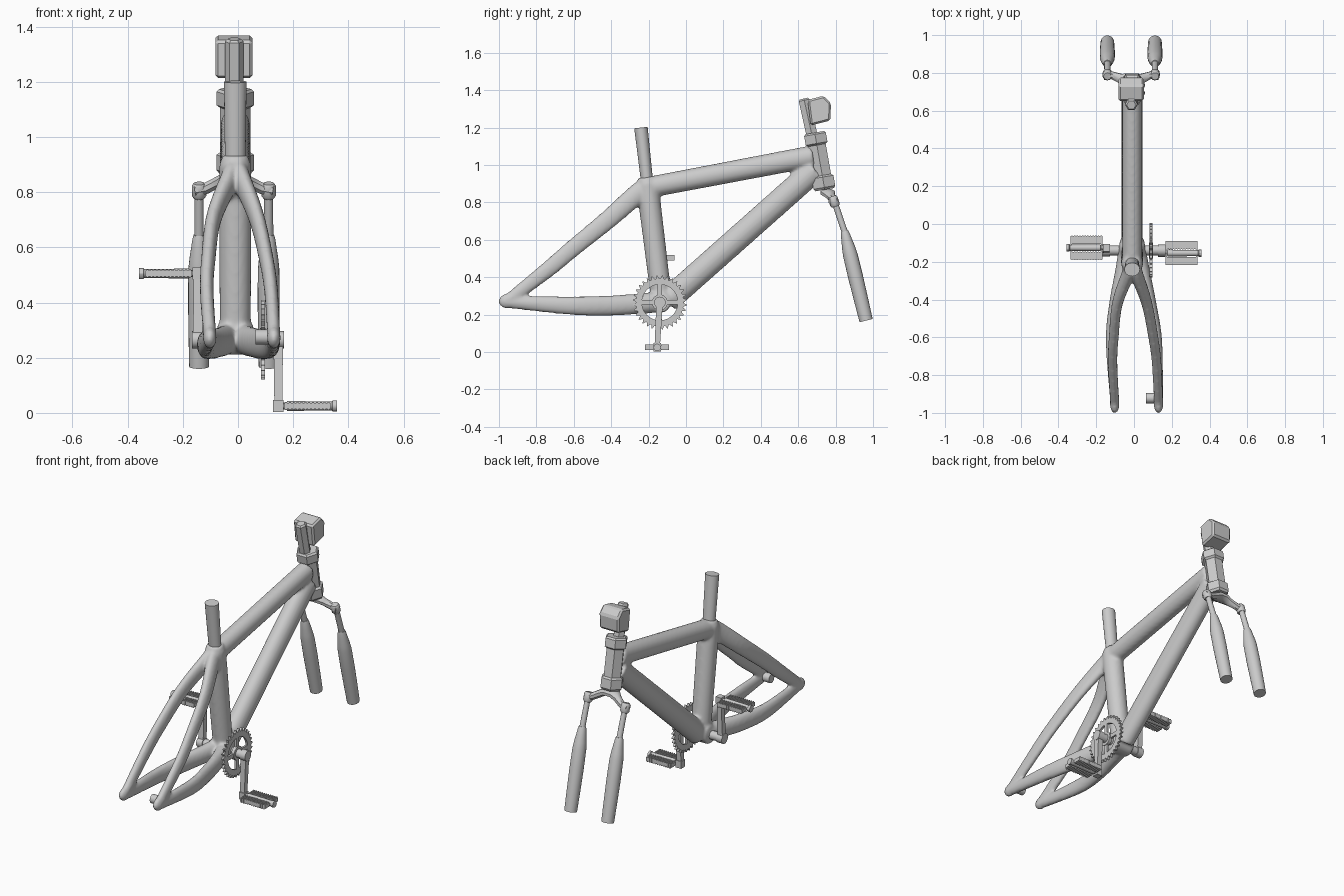
import bpy, bmesh, math
from mathutils import Vector, Matrix

if "Cube" in bpy.data.objects:
    bpy.data.objects.remove(bpy.data.objects["Cube"])

C = -0.01  # frame centre in x
X, Y = Vector((1, 0, 0)), Vector((0, 1, 0))


def finish(name, bm, angle=35):
    bmesh.ops.recalc_face_normals(bm, faces=bm.faces)
    me = bpy.data.meshes.new(name)
    bm.to_mesh(me)
    bm.free()
    ob = bpy.data.objects.new(name, me)
    bpy.context.collection.objects.link(ob)
    bpy.ops.object.select_all(action='DESELECT')
    ob.select_set(True)
    bpy.context.view_layer.objects.active = ob
    if angle:
        bpy.ops.object.shade_smooth_by_angle(angle=math.radians(angle))
    return ob


def spline(pts, steps=6):
    """Catmull-Rom through points of any dimension."""
    out = []
    for i in range(len(pts) - 1):
        p = [pts[max(0, min(len(pts) - 1, i + k))] for k in (-1, 0, 1, 2)]
        for s in range(steps):
            t = s / steps
            out.append([0.5 * (2 * b + (c - a) * t + (2 * a - 5 * b + 4 * c - d) * t * t
                               + (3 * b - a - 3 * c + d) * t ** 3) for a, b, c, d in zip(*p)])
    return out + [list(pts[-1])]


def sweep(bm, pts, n=24, ref=X, turn=0.0):
    """Capped tube; each point is x, y, z, radius along ref, other radius."""
    rings = []
    for i, p in enumerate(pts):
        a, b = pts[max(i - 1, 0)], pts[min(i + 1, len(pts) - 1)]
        t = (Vector(b[:3]) - Vector(a[:3])).normalized()
        u = (ref - t * ref.dot(t)).normalized()
        v = t.cross(u)
        ring = []
        for k in range(n):
            w = 2 * math.pi * k / n + turn
            ring.append(bm.verts.new(Vector(p[:3]) + u * p[3] * math.cos(w) + v * p[-1] * math.sin(w)))
        rings.append(ring)
    for r, q in zip(rings, rings[1:]):
        for k in range(n):
            bm.faces.new((r[k], r[(k + 1) % n], q[(k + 1) % n], q[k]))
    bm.faces.new(rings[0])
    bm.faces.new(rings[-1])


def along(a, b, prof):
    """Profile of (fraction, radius) laid along the line a-b."""
    a, b = Vector(a), Vector(b)
    return [(*a.lerp(b, t), r) for t, r in prof]


def box(bm, c, s):
    bmesh.ops.create_cube(bm, size=1, matrix=Matrix.Translation(c) @ Matrix.Diagonal((*s, 1)))


# Frame: overlapping tubes fused and blended by remesh and smoothing
bm = bmesh.new()
sweep(bm, [(C, -.127, .25, .056), (C, -.195, .8, .06), (C, -.208, .9, .058), (C, -.212, .935, .045)])
sweep(bm, [(C, -.2, .88, .053, .057), (C, .68, 1.047, .053, .059)])
sweep(bm, [(C, -.10, .274, .056, .067), (C, .69, .975, .056, .067)])
sweep(bm, [(-.075, -.137, .265, .055), (.055, -.137, .265, .055)], ref=Y)
seat_stays = [
    [(C, -.19, .885), (-.03, -.26, .845), (-.088, -.42, .705), (-.108, -.61, .55),
     (-.113, -.74, .44), (-.102, -.945, .28)],
    [(C, -.19, .885), (.012, -.26, .845), (.068, -.42, .705), (.104, -.61, .55),
     (.12, -.74, .44), (.13, -.945, .28)]]
chain_stays = [
    [(-.03, -.12, .27), (-.06, -.25, .258), (-.098, -.42, .248), (-.12, -.62, .248), (-.102, -.945, .268)],
    [(.01, -.12, .27), (.045, -.25, .258), (.085, -.42, .248), (.12, -.62, .248), (.13, -.945, .268)]]
for ss, cs in zip(seat_stays, chain_stays):
    rad = [(.04, .058), (.034, .056), (.028, .051), (.026, .047), (.025, .044), (.024, .034)]
    sweep(bm, spline([p + r for p, r in zip(ss, rad)]))
    rad = [(.05, .056), (.04, .055), (.033, .054), (.029, .049), (.024, .034)]
    sweep(bm, spline([p + r for p, r in zip(cs, rad)]))
    bmesh.ops.create_uvsphere(bm, u_segments=20, v_segments=12, radius=1,
                              matrix=Matrix.Translation((ss[-1][0], -.957, .272))
                              @ Matrix.Diagonal((.025, .046, .04, 1)))
frame = finish("frame", bm)
rm = frame.modifiers.new("fuse", 'REMESH')
rm.mode, rm.voxel_size, rm.use_smooth_shade = 'VOXEL', .009, True
sm = frame.modifiers.new("blend", 'SMOOTH')
sm.factor, sm.iterations = .5, 8

# Seat post
bm = bmesh.new()
sweep(bm, [(C, -.207, .9, .037, .032), (C, -.241, 1.2, .041, .036)])
finish("seat_post", bm)

# Head tube with hexagonal collars, and steerer above
bm = bmesh.new()
sweep(bm, along((C, .688, 1.173), (C, .742, .868),
                [(0, .058), (.03, .068), (.19, .068), (.22, .055), (.75, .055),
                 (.78, .068), (.96, .068), (1, .058)]), 6)
finish("head_tube", bm, 0)
bm = bmesh.new()
sweep(bm, along((C - .004, .63, 1.355), (C - .004, .68, 1.13), [(0, .025), (.04, .034), (1, .034)]), 6)
finish("steerer", bm, 0)

# Handlebar clamp block
bm = bmesh.new()
prof = [(.65, 1.348), (.735, 1.37), (.775, 1.33), (.772, 1.238), (.667, 1.211)]
face = bm.faces.new([bm.verts.new((-.082, y, z)) for y, z in prof])
ext = bmesh.ops.extrude_face_region(bm, geom=[face])
bmesh.ops.translate(bm, vec=(.134, 0, 0), verts=[v for v in ext['geom'] if isinstance(v, bmesh.types.BMVert)])
block = finish("clamp_block", bm, 0)
bv = block.modifiers.new("bevel", 'BEVEL')
bv.width, bv.segments = .01, 1

# Fork crown
F = -.015
bm = bmesh.new()
half = [(.142, .787, .806, .026, .024), (.10, .787, .814, .021, .022),
        (.06, .772, .835, .026, .022), (.03, .758, .852, .042, .022)]
pts = [(F - x, *r) for x, *r in half] + [(F + x, *r) for x, *r in reversed(half)]
sweep(bm, pts, 8, ref=Y, turn=math.pi / 8)
for s in (-1, 1):
    sweep(bm, along((F + s * .126, .782, .832), (F + s * .126, .80, .778),
                    [(0, .02), (.15, .026), (.85, .026), (1, .02)]), 12)
finish("fork_crown", bm)

# Fork legs
for s, side in ((-1, "left"), (1, "right")):
    bm = bmesh.new()
    x = F + s * .126
    sweep(bm, [(x, .792, .81, .016), (x, .85, .637, .017)], 16)
    sweep(bm, along((x, .848, .645), (x, .963, .168),
                    [(0, .02), (.03, .024), (.1, .029), (.18, .035), (.26, .039), (.5, .04),
                     (.8, .038), (1, .036)]), 20)
    finish("fork_leg_" + side, bm)

# Rear hub stub
bm = bmesh.new()
sweep(bm, [(.063, -.922, .275, .027), (.115, -.922, .275, .027)], 16, ref=Y)
finish("rear_hub_stub", bm)

# Chainring: toothed rim, four arms and hub
BY, BZ, N = -.14, .265, 32
bm = bmesh.new()
front = []
for i in range(N * 4):
    w = 2 * math.pi * (i + .5) / (N * 4)
    r = (.128, .145, .145, .128)[i % 4]
    if i % 4 in (1, 2):
        w += (.012, -.012)[i % 4 - 1]
    front.append([bm.verts.new((.083, BY + q * math.cos(w), BZ + q * math.sin(w))) for q in (r, .096)])
for a, b in zip(front, front[1:] + front[:1]):
    bm.faces.new((a[0], b[0], b[1], a[1]))
ext = bmesh.ops.extrude_face_region(bm, geom=bm.faces[:])
bmesh.ops.translate(bm, vec=(.014, 0, 0), verts=[v for v in ext['geom'] if isinstance(v, bmesh.types.BMVert)])
box(bm, (.09, BY, BZ), (.012, .21, .024))
box(bm, (.09, BY, BZ), (.012, .024, .21))
sweep(bm, [(.08, BY, BZ, .042), (.1, BY, BZ, .042)], 24, ref=Y)
finish("chainring", bm)

# Crank axle
bm = bmesh.new()
sweep(bm, [(-.16, BY, BZ, .026), (.162, BY, BZ, .026)], 20, ref=Y)
finish("crank_axle", bm)

# Crank arms and pedals
for s, side in ((1, "right"), (-1, "left")):
    py, pz = BY - s * .014, BZ - s * .24
    x = s * .146
    bm = bmesh.new()
    sweep(bm, [(s * .127, BY, BZ, .031), (s * .166, BY, BZ, .031)], 16, ref=Y)
    sweep(bm, along((x, BY, BZ + s * .02), (x, py, pz), [(0, .025), (1, .02)]), 4, turn=math.pi / 4)
    box(bm, (x, py, pz), (.038, .04, .044))
    finish("crank_arm_" + side, bm)

    bm = bmesh.new()
    sweep(bm, [(s * .15, py, pz, .012), (s * .175, py, pz, .012), (s * .178, py, pz, .018),
               (s * .34, py, pz, .016), (s * .343, py, pz, .02), (s * .358, py, pz, .02)], 12, ref=Y)
    for k in (-1, 1):
        box(bm, (s * .251, py + k * .042, pz), (.17, .042, .022))
        for i in range(12):  # grip ridges
            box(bm, (s * (.174 + i * .014), py + k * .042, pz), (.007, .044, .03))
        for e in (.171, .331):  # cross bars
            box(bm, (s * e, py + k * .02, pz), (.008, .04, .016))
    finish("pedal_" + side, bm, 30)
